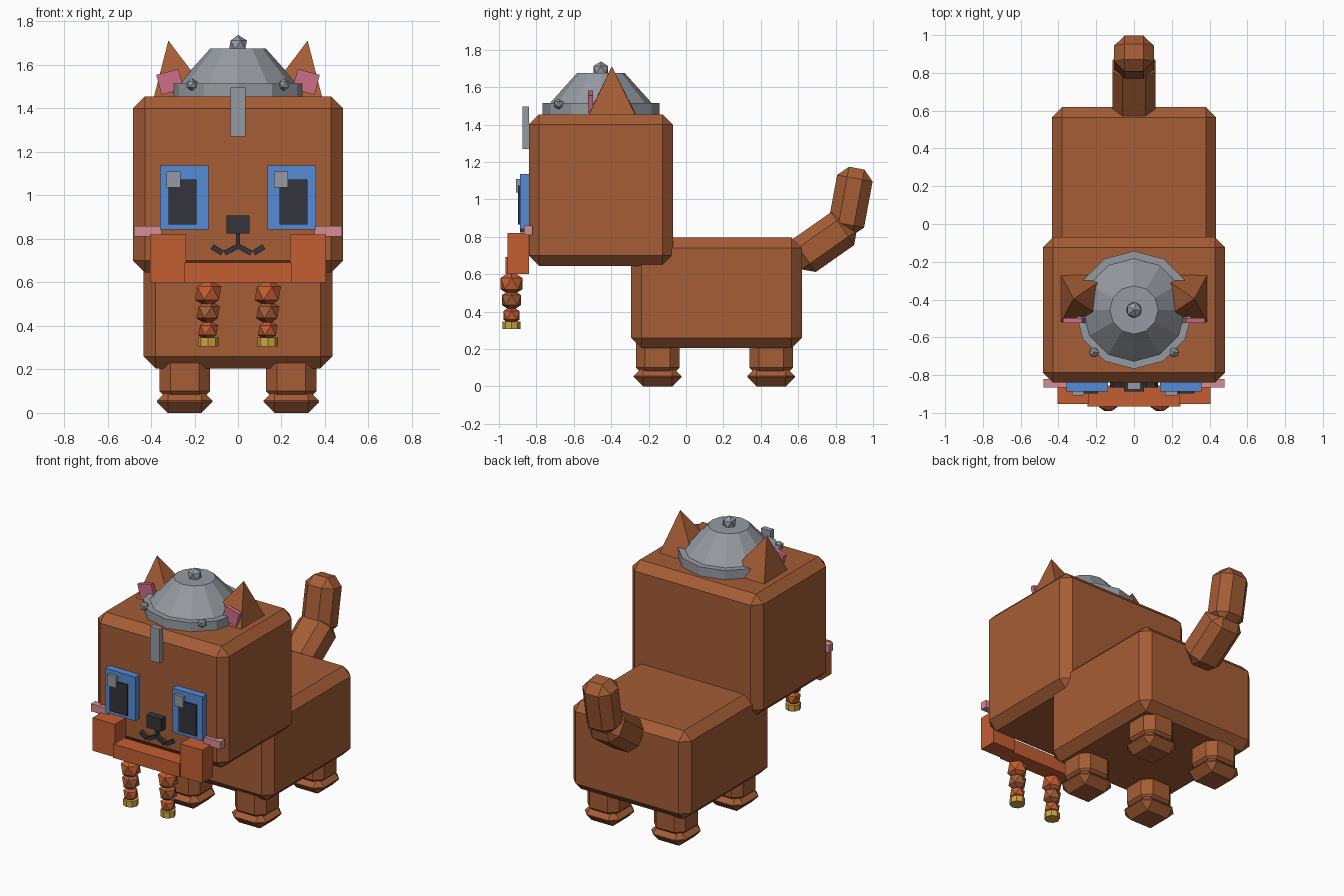
import bpy, bmesh, math
from mathutils import Matrix, Vector, Euler

if "Cube" in bpy.data.objects:
    bpy.data.objects.remove(bpy.data.objects["Cube"])


def mat(name, r, g, b):
    m = bpy.data.materials.new(name)
    m.diffuse_color = (r, g, b, 1)
    m.use_nodes = True
    m.node_tree.nodes["Principled BSDF"].inputs["Base Color"].default_value = m.diffuse_color
    return m


BROWN = mat("brown fur", .376, .109, .036)
ORANGE = mat("orange beard", .552, .112, .032)
BLUE = mat("blue iris", .089, .262, .679)
GREY = mat("grey metal", .305, .328, .361)
DARK = mat("dark nose", .034, .034, .045)
PINK = mat("ear pink", .61, .156, .242)
BLUSH = mat("cheek pink", .679, .262, .283)
GOLD = mat("gold", .61, .376, .053)


def finish(bm, name, material, loc=(0, 0, 0), rot=(0, 0, 0)):
    bmesh.ops.recalc_face_normals(bm, faces=bm.faces)
    me = bpy.data.meshes.new(name)
    bm.to_mesh(me)
    bm.free()
    me.materials.append(material)
    ob = bpy.data.objects.new(name, me)
    ob.location = loc
    ob.rotation_euler = [math.radians(a) for a in rot]
    bpy.context.collection.objects.link(ob)
    return ob


def box(name, material, loc, size, bevel=0, rot=(0, 0, 0)):
    bm = bmesh.new()
    bmesh.ops.create_cube(bm, size=1)
    bmesh.ops.scale(bm, vec=size, verts=bm.verts)
    if bevel:
        bmesh.ops.bevel(bm, geom=bm.edges[:], offset=bevel, segments=1,
                        affect='EDGES', profile=.5)
    return finish(bm, name, material, loc, rot)


def span(name, material, x, y, z, bevel=0):
    """Box from its low and high limit on each axis."""
    return box(name, material, [(a + b) / 2 for a, b in (x, y, z)],
               [b - a for a, b in (x, y, z)], bevel)


def cone(name, material, loc, r1, r2, h, sides):
    bm = bmesh.new()
    bmesh.ops.create_cone(bm, cap_ends=True, segments=sides,
                          radius1=r1, radius2=r2, depth=h)
    return finish(bm, name, material, loc)


def ball(name, material, loc, r):
    bm = bmesh.new()
    bmesh.ops.create_icosphere(bm, subdivisions=1, radius=r)
    return finish(bm, name, material, loc)


# Head, body and tail
span("head", BROWN, (-.483, .483), (-.84, -.07), (.645, 1.455), .055)
span("body", BROWN, (-.435, .435), (-.294, .62), (.205, .795), .055)
box("tail_lower", BROWN, (0, .735, .772), (.23, .215, .36), .055, (-55, 0, 0))
box("tail_tip", BROWN, (0, .88, .99), (.21, .193, .36), .055, (-10.5, 0, 0))

# Legs and paws
for s, side in ((-1, "left"), (1, "right")):
    for y, end in ((-.152, "front"), (.455, "back")):
        box(f"{end}_leg_{side}", BROWN, (s * .245, y, .165),
            (.232, .232, .23), .05)
        box(f"{end}_paw_{side}", BROWN, (s * .245, y, .053),
            (.255, .255, .106), .05)

# Ears: square pyramids leaning outward, with pink inner plates
for s, side in ((-1, "left"), (1, "right")):
    bm = bmesh.new()
    base = [bm.verts.new((s * x, y, 1.44)) for x, y in
            ((.39, -.265), (.39, -.525), (.115, -.53), (.115, -.26))]
    tip = bm.verts.new((s * .32, -.396, 1.712))
    bm.faces.new(base)
    for i in range(4):
        bm.faces.new((base[i], base[(i + 1) % 4], tip))
    finish(bm, f"ear_{side}", BROWN)
    box(f"inner_ear_{side}", PINK, (s * .313, -.51, 1.522),
        (.105, .027, .095), 0, (0, s * 15, 0))

# Helmet
cone("helmet_brim", GREY, (0, -.455, 1.482), .312, .312, .066, 12)
cone("helmet_dome", GREY, (0, -.455, 1.595), .272, .128, .16, 12)
ball("helmet_knob", GREY, (0, -.455, 1.692), .046)
for s in (-1, 1):
    ball("helmet_rivet", GREY, (s * .212, -.68, 1.51), .029)
span("nose_guard", GREY, (-.035, .035), (-.875, -.84), (1.27, 1.497))

# Eyes (highlights sit on the same side in both)
for x, side in ((-.247, "left"), (.247, "right")):
    k = math.copysign(.008, x)
    box(f"iris_{side}", BLUE, (x, -.862, .99), (.221, .05, .294))
    box(f"pupil_{side}", DARK, (x + k, -.875, .97), (.129, .045, .207))
    box(f"highlight_{side}", GREY, (x - .05, -.89, 1.073), (.065, .036, .074))

# Nose, mouth and cheeks
span("nose", DARK, (-.054, .054), (-.888, -.83), (.824, .907))
span("mouth_bar", DARK, (-.01, .01), (-.86, -.83), (.755, .83))
for s, side in ((-1, "left"), (1, "right")):
    box(f"mouth_inner_{side}", DARK, (s * .032, -.85, .75),
        (.065, .03, .024), 0, (0, s * 28, 0))
    box(f"mouth_outer_{side}", DARK, (s * .096, -.85, .75),
        (.055, .03, .026), 0, (0, -s * 32, 0))
    box(f"cheek_{side}", BLUSH, (s * .415, -.843, .835), (.127, .046, .05))

# Beard with two braids tied by gold rings
span("beard_middle", ORANGE, (-.245, .245), (-.965, -.855), (.6, .692))
for s, side in ((-1, "left"), (1, "right")):
    box(f"beard_side_{side}", ORANGE, (s * .322, -.896, .71),
        (.165, .115, .22))
    x = s * .137
    for i, (z, r) in enumerate(((.55, .068), (.462, .06), (.38, .051))):
        ball(f"braid_{side}_{i}", BROWN if i == 1 else ORANGE,
             (x, -.933, z), r)
    cone(f"braid_ring_{side}", GOLD, (x, -.933, .326), .047, .047, .04, 8)
